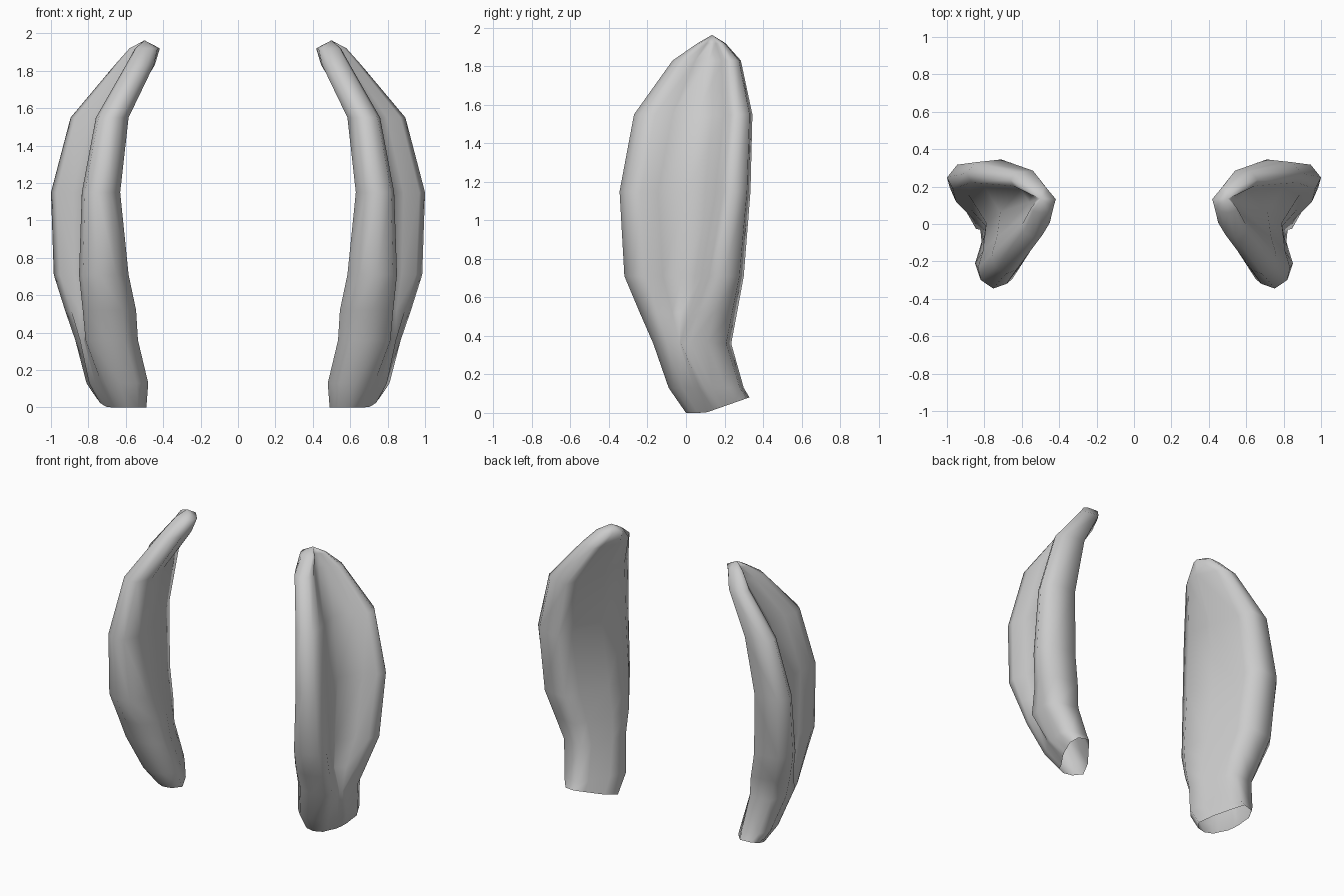
import bpy, bmesh

if "Cube" in bpy.data.objects:
    bpy.data.objects.remove(bpy.data.objects["Cube"])

# one plain grey for everything
grey = bpy.data.materials.new("light grey")
grey.diffuse_color = (0.6, 0.6, 0.6, 1)
grey.use_nodes = True
grey.node_tree.nodes["Principled BSDF"].inputs["Base Color"].default_value = grey.diffuse_color

# levels: z, y front, y back, front roll x0 x1, back roll x0 x1, bowl floor x, shell back x, back lip width
LEVELS = [
    (0.00, 0.00, 0.33, .49, .67, .66, .76, .725, .53, .15),
    (0.13, -.09, 0.30, .48, .73, .65, .81, .785, .53, .20),
    (0.36, -.17, .235, .535, .815, .67, .87, .825, .56, .26),
    (0.52, -.24, .265, .545, .83, .70, .925, .785, .575, .25),
    (0.71, -.32, 0.30, .585, .85, .75, .985, .785, .62, .22),
    (1.15, -.345, .335, .63, .835, .78, 1.0, .79, .67, .18),
    (1.55, -.27, .345, .585, .76, .71, .895, .715, .615, .15),
    (1.83, -.07, .285, .45, .60, .54, .66, .56, .445, .10),
    (1.92, 0.06, 0.205, .43, .55, .48, .58, .52, .418, .05),
]


def section(y0, y1, f0, f1, b0, b1, fl, bm, lip):
    """C-shaped outline: front roll, bowl floor, back roll, shell back."""
    s = min(1, (y1 - y0) / 0.6)
    w, ym = f1 - f0, (y0 + y1) / 2
    ya, yb = y0 + .2 * s, y1 - lip
    return [
        (f0, y0 + .13 * s), (f0 + .25 * w, y0 + .025 * s), (f0 + .6 * w, y0),
        (f1 - .08 * w, y0 + .045 * s), (f1, y0 + .11 * s),
        (fl + .4 * (f1 - fl), ya), (fl, (ya + yb) / 2),
        (fl + .45 * (b1 - fl), yb), (b1 - .14 * (b1 - b0), y1 - .82 * lip),
        (b1, y1 - .48 * lip), (b1 - .25 * (b1 - b0), y1 - .1 * lip), (b0, y1),
        (b0 - .35 * (b0 - bm), y1 - .1 * s), (bm, ym),
    ]


# loft the ear, bottom left open
bm = bmesh.new()
rings = []
for z, *p in LEVELS:
    rings.append([bm.verts.new((x, y, z if z else max(0, (y - .1) * .35)))
                  for x, y in section(*p)])
n = len(rings[0])
for a, b in zip(rings, rings[1:]):
    for i in range(n):
        j = (i + 1) % n
        bm.faces.new((a[i], a[j], b[j], b[i]))
# rounded tip
tip = bm.verts.new((.50, .135, 1.963))
for i in range(n):
    bm.faces.new((rings[-1][i], rings[-1][(i + 1) % n], tip))
bmesh.ops.recalc_face_normals(bm, faces=bm.faces)
for f in bm.faces:
    f.smooth = True
mesh = bpy.data.meshes.new("ears")
bm.to_mesh(mesh)
bm.free()
mesh.materials.append(grey)

# mirrored pair
ears = bpy.data.objects.new("ears", mesh)
bpy.context.collection.objects.link(ears)
mirror = ears.modifiers.new("mirror", 'MIRROR')
mirror.use_axis = (True, False, False)
mirror.use_mirror_merge = False
